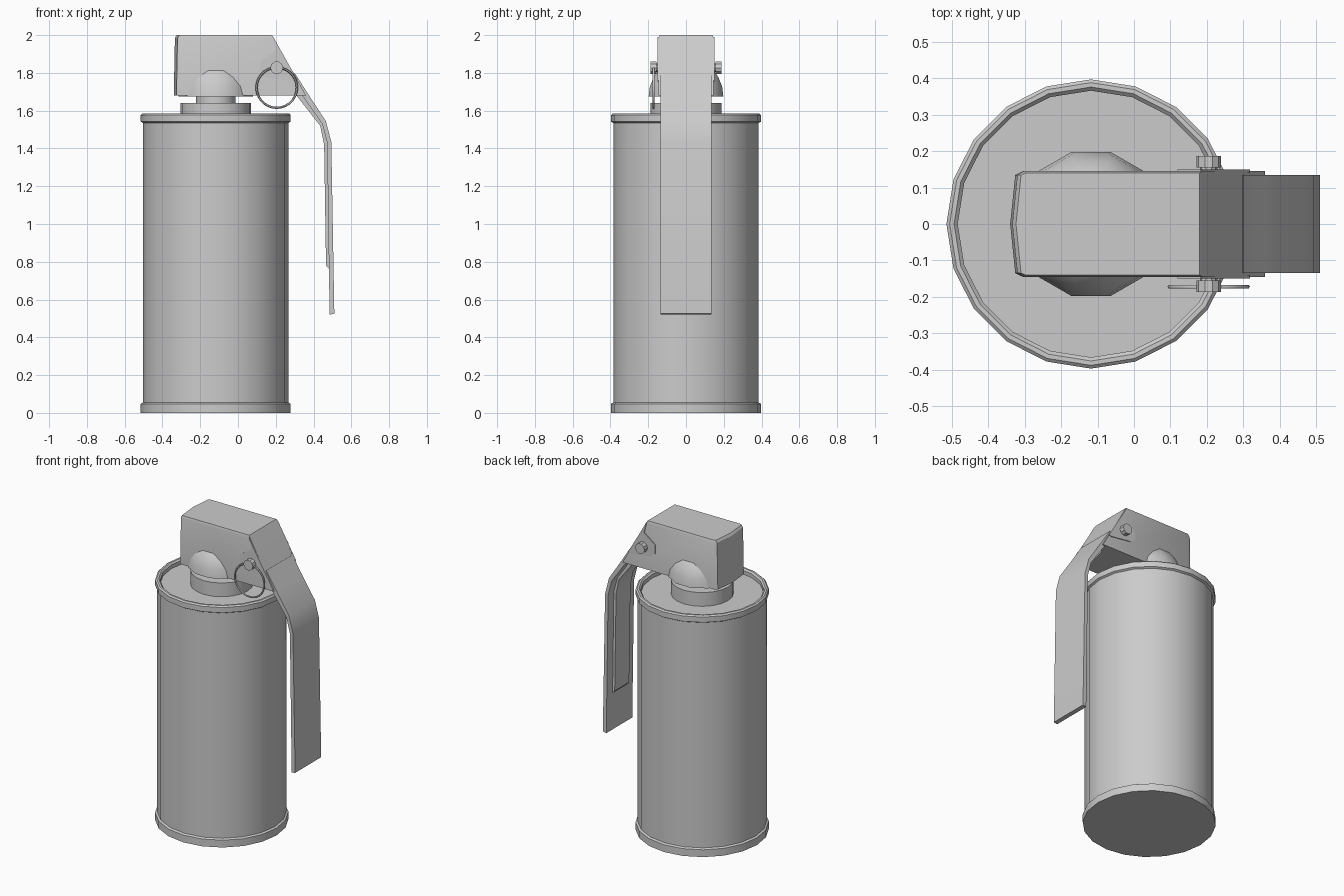
import bpy, bmesh, math
from mathutils import Matrix, Vector

if "Cube" in bpy.data.objects:
    bpy.data.objects.remove(bpy.data.objects["Cube"])

CX = -0.118  # canister axis


def finish(name, bm, angle=35):
    bmesh.ops.remove_doubles(bm, verts=bm.verts, dist=1e-5)
    bmesh.ops.recalc_face_normals(bm, faces=bm.faces)
    me = bpy.data.meshes.new(name)
    bm.to_mesh(me)
    bm.free()
    ob = bpy.data.objects.new(name, me)
    bpy.context.collection.objects.link(ob)
    bpy.ops.object.select_all(action='DESELECT')
    ob.select_set(True)
    bpy.context.view_layer.objects.active = ob
    if angle:
        bpy.ops.object.shade_smooth_by_angle(angle=math.radians(angle))
    return ob


def lathe(name, profile, sides, start=0.0):
    """Spin (radius, z) points around the canister axis."""
    bm = bmesh.new()
    rings = []
    for r, z in profile:
        if r == 0:
            rings.append([bm.verts.new((CX, 0, z))])
        else:
            rings.append([bm.verts.new((CX + r * math.cos(start + math.tau * i / sides),
                                        r * math.sin(start + math.tau * i / sides), z))
                          for i in range(sides)])
    for a, b in zip(rings, rings[1:]):
        for i in range(sides):
            j = (i + 1) % sides
            if len(a) == 1:
                bm.faces.new((a[0], b[j], b[i]))
            elif len(b) == 1:
                bm.faces.new((a[i], a[j], b[0]))
            else:
                bm.faces.new((a[i], a[j], b[j], b[i]))
    return finish(name, bm)


def extrude_side(name, pts, y0, y1):
    """Extrude an (x, z) outline from y0 to y1."""
    bm = bmesh.new()
    f = bm.faces.new([bm.verts.new((x, y0, z)) for x, z in pts])
    ext = bmesh.ops.extrude_face_region(bm, geom=[f])
    vs = [v for v in ext['geom'] if isinstance(v, bmesh.types.BMVert)]
    bmesh.ops.translate(bm, verts=vs, vec=(0, y1 - y0, 0))
    return finish(name, bm, 30)


def rod_y(name, x, z, r, y0, y1, sides=10):
    pts = [(x + r * math.cos(math.tau * i / sides), z + r * math.sin(math.tau * i / sides))
           for i in range(sides)]
    return extrude_side(name, pts, y0, y1)


# canister with rolled rims and recessed lid
lathe("canister_body", [(0, 0), (.397, 0), (.397, .048), (.385, .055), (.385, 1.535),
                        (.397, 1.542), (.397, 1.577), (.388, 1.585), (.376, 1.585),
                        (.366, 1.575), (.366, 1.55), (0, 1.55)], 20)

# neck: collar and stem
lathe("neck_collar", [(0, 1.545), (.187, 1.545), (.187, 1.64), (0, 1.64)], 20)
lathe("neck_stem", [(0, 1.635), (.105, 1.635), (.105, 1.69), (0, 1.69)], 16)

# dome bulging through both sides of the head
R = .205
dome = [(0, 1.675)] + [(R * math.cos(math.radians(a)), 1.675 + R * math.sin(math.radians(a)))
                       for a in range(0, 90, 15)] + [(0, 1.675 + R)]
lathe("fuse_dome", dome, 12, math.pi / 12)

# fuse head block: pointed back end, sloped front end
bm = bmesh.new()
rings = []
for z, back, front in ((1.68, 0, .36), (1.985, .006, .19), (2.0, .016, .18)):
    w = .145 if z < 2 else .14
    outline = [(-.34 + back, 0), (-.326 + back, -.135), (-.305 + back * .5, -w), (front, -w),
               (front, w), (-.305 + back * .5, w), (-.326 + back, .135)]
    rings.append([bm.verts.new((x, y, z)) for x, y in outline])
n = len(rings[0])
for a, b in zip(rings, rings[1:]):
    for i in range(n):
        bm.faces.new((a[i], a[(i + 1) % n], b[(i + 1) % n], b[i]))
bm.faces.new(rings[0][::-1])
bm.faces.new(rings[-1])
finish("fuse_head", bm, 30)

# safety lever with a raised stiffener on its inner face
extrude_side("safety_lever", [(.30, 1.80), (.37, 1.69), (.465, 1.545), (.494, 1.435), (.51, .525),
                              (.485, .52), (.472, 1.43), (.446, 1.53), (.34, 1.68), (.29, 1.74)],
             -.135, .135)
extrude_side("lever_stiffener", [(.345, 1.69), (.31, 1.68), (.435, 1.52), (.456, 1.42), (.466, .78),
                                 (.484, .76), (.475, 1.43), (.449, 1.535)], -.075, .075)

# lever ears, pin bosses on both sides
ear = [(.183, 1.99), (.2, 1.92), (.12, 1.86), (.12, 1.80), (.15, 1.775), (.30, 1.755), (.318, 1.76)]
for side, s in (("front", -1), ("back", 1)):
    extrude_side("lever_ear_" + side, ear, s * .14, s * .15)
    rod_y("pin_boss_" + side, .205, 1.827, .034, s * .155, s * .187)
rod_y("pin_shaft", .205, 1.827, .024, -.16, .16)

# pull ring
bpy.ops.mesh.primitive_torus_add(location=(.205, -.172, 1.722), rotation=(math.pi / 2, 0, 0),
                                 major_radius=.107, minor_radius=.006,
                                 major_segments=28, minor_segments=6)
bpy.context.object.name = "pull_ring"
bpy.ops.object.shade_smooth_by_angle(angle=math.radians(60))
